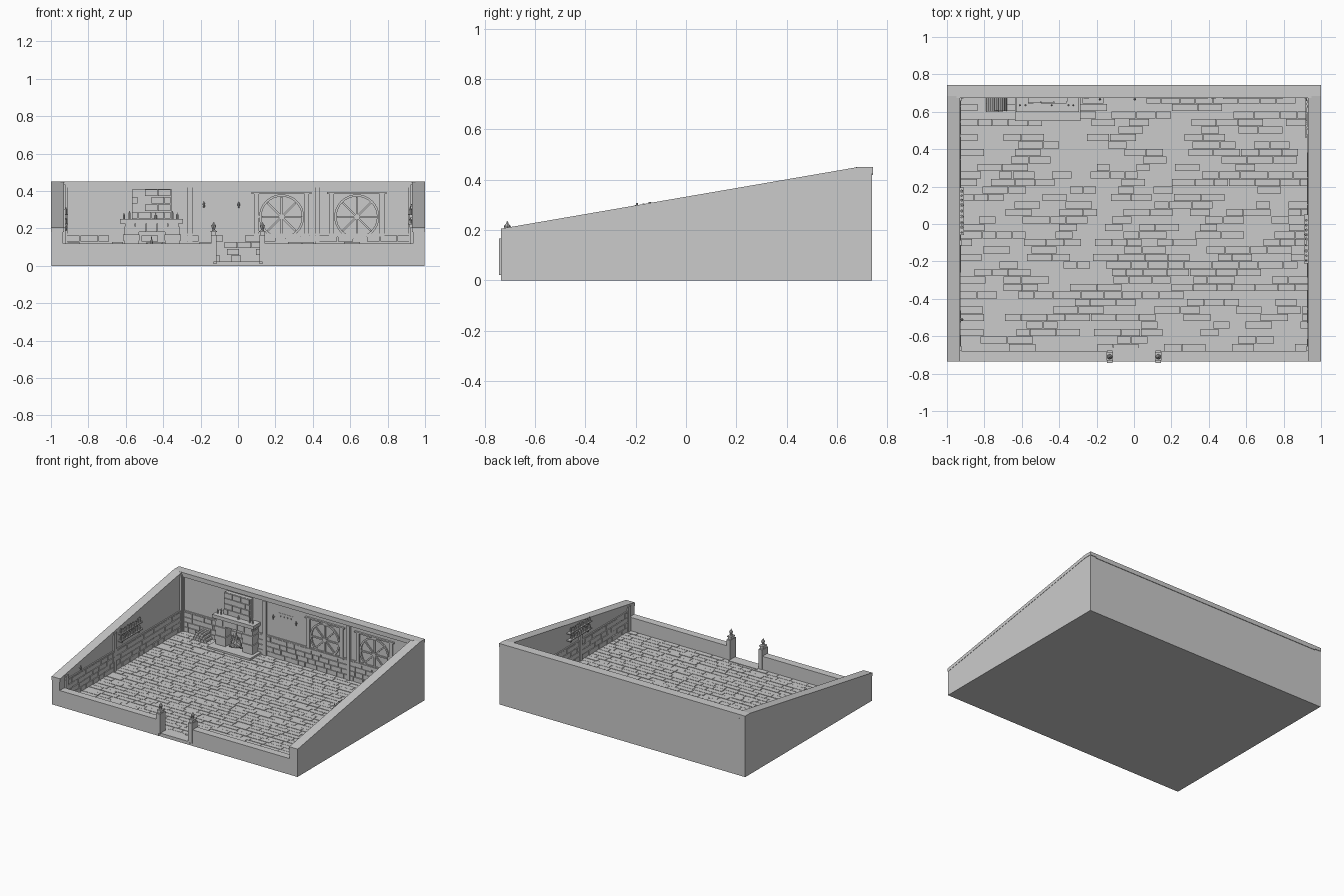
import bpy, bmesh, random
from math import pi, cos, sin
from mathutils import Matrix, Vector

if "Cube" in bpy.data.objects:
    bpy.data.objects.remove(bpy.data.objects["Cube"])

random.seed(4)
IX, IY, FY, FLOOR = 0.935, 0.683, -0.68, 0.02   # inner wall planes and floor height
parts = {}


def bm_of(name):
    return parts.setdefault(name, bmesh.new())


def box(name, x0, x1, y0, y1, z0, z1, rot=None):
    size = Matrix.Diagonal((x1 - x0, y1 - y0, z1 - z0, 1))
    mid = Matrix.Translation(((x0 + x1) / 2, (y0 + y1) / 2, (z0 + z1) / 2))
    bmesh.ops.create_cube(bm_of(name), size=1, matrix=mid @ (rot or Matrix()) @ size)


def rod(name, a, b, r1, r2=None, n=8):
    a, b = Vector(a), Vector(b)
    m = Matrix.Translation((a + b) / 2) @ (b - a).to_track_quat('Z', 'Y').to_matrix().to_4x4()
    bmesh.ops.create_cone(bm_of(name), cap_ends=True, segments=n, radius1=r1,
                          radius2=r1 if r2 is None else r2, depth=(b - a).length, matrix=m)


def prism(name, pts, axis, depth):
    bm = bm_of(name)
    f = bm.faces.new([bm.verts.new(p) for p in pts])
    new = bmesh.ops.extrude_face_region(bm, geom=[f])['geom']
    bmesh.ops.translate(bm, verts=[v for v in new if isinstance(v, bmesh.types.BMVert)],
                        vec=Vector(axis) * depth)


def on_wall(name, wall, u0, u1, d, z0, z1):
    """Box projecting d into the room from the back, left or right wall."""
    if wall == 'back':
        box(name, u0, u1, IY - d, IY + 0.005, z0, z1)
    else:
        s = -1 if wall == 'left' else 1
        xs = sorted((s * (IX - d), s * (IX + 0.005)))
        box(name, xs[0], xs[1], u0, u1, z0, z1)


def courses(name, wall, u0, u1, z0, z1, rows, d, lo, hi):
    """Staggered stones in level courses."""
    h = (z1 - z0) / rows
    for r in range(rows):
        u = u0
        while u < u1 - 0.01:
            e = min(u1, u + random.uniform(lo, hi))
            if u1 - e < 0.02:
                e = u1
            on_wall(name, wall, u + 0.002, e - 0.002, d * random.uniform(0.5, 1),
                    z0 + r * h + 0.002, z0 + (r + 1) * h - 0.002)
            u = e


def slope(y):
    return 0.205 + (min(y, 0.685) + 0.735) * 0.245 / 1.42


# base, outer walls and sloping caps
box('base_slab', -0.998, 0.998, -0.733, 0.738, 0, 0.012)
for s, side in ((-1, 'left'), (1, 'right')):
    prof = [(-0.735, 0), (0.738, 0), (0.738, 0.44), (0.685, 0.44), (-0.735, 0.198)]
    prism(side + '_wall', [(s * IX, y, z) for y, z in prof], (s, 0, 0), 0.063)
    cap = [(-0.735, 0.18), (-0.735, 0.205), (0.685, 0.45), (0.742, 0.45), (0.742, 0.425), (0.685, 0.425)]
    prism(side + '_wall_cap', [(s * (IX - 0.004), y, z) for y, z in cap], (s, 0, 0), 0.069)
box('back_wall', -0.95, 0.95, IY, 0.738, 0, 0.44)
box('back_wall_cap', -0.95, 0.95, IY - 0.008, 0.742, 0.418, 0.45)

# low front wall with gate opening, posts and finials
for s in (-1, 1):
    xs = sorted((s * 0.13, s * 0.95))
    box('front_wall', xs[0], xs[1], -0.735, FY, 0, 0.118)
    x = s * 0.13
    box('gate_post', x - 0.015, x + 0.015, -0.742, -0.676, 0.02, 0.165)
    box('gate_post', x - 0.012, x + 0.012, -0.73, -0.69, 0.165, 0.182)
    box('gate_post', x - 0.017, x + 0.017, -0.73, -0.685, 0.18, 0.187)
    for z0, z1, r1, r2 in ((0.186, 0.2, 0.009, 0.007), (0.198, 0.215, 0.008, 0.014),
                           (0.215, 0.222, 0.014, 0.008), (0.222, 0.235, 0.007, 0.001)):
        rod('gate_finial', (x, -0.71, z0), (x, -0.71, z1), r1, r2)
box('doorstep', -0.115, 0.115, -0.735, -0.66, 0, 0.024)

# floor planks in staggered rows
rows = 34
h = (IY - FY) / rows
for r in range(rows):
    x = -IX
    while x < IX:
        e = min(IX, x + random.uniform(0.07, 0.15))
        if IX - e < 0.03:
            e = IX
        y = FY + r * h
        box('floor_planks', x + 0.0015, e - 0.0015, y + 0.0015, y + h - 0.0015, 0.01,
            FLOOR + random.uniform(-0.001, 0.001))
        x = e

# stone wainscot, rail and timber posts
for wall, u0, u1 in (('back', -IX, IX), ('left', FY, IY), ('right', FY, IY)):
    courses('wall_stones', wall, u0, u1, FLOOR, 0.165, 4, 0.01, 0.05, 0.1)
    on_wall('wall_rail', wall, u0, u1, 0.008, 0.165, 0.174)
    posts = (-0.926, -0.255, 0.425, 0.926) if wall == 'back' else (-0.665, -0.1, 0.672)
    for p in posts:
        on_wall('timber_posts', wall, p - 0.014, p + 0.014, 0.013, 0.015,
                0.42 if wall == 'back' else slope(p) - 0.012)

# fireplace
box('hearth', -0.637, -0.287, 0.55, IY, 0.01, 0.034)
for x0, x1 in ((-0.61, -0.53), (-0.39, -0.31)):
    for i in range(5):
        j = 0.004 * (i % 2)
        box('fireplace_pillars', x0 - j, x1 + j, 0.61 - j, IY, 0.034 + i * 0.034, 0.066 + i * 0.034)
    box('fireplace_pillars', x0 + 0.003, x1 - 0.003, 0.615, IY, 0.03, 0.21)
for i in range(5):
    w = 0.058
    box('fireplace_lintel', -0.605 + i * w, -0.608 + (i + 1) * w, 0.608, IY, 0.18, 0.225)
box('mantel', -0.63, -0.295, 0.6, IY, 0.225, 0.25)
box('chimney', -0.565, -0.355, 0.655, IY, 0.25, 0.41)
for r in range(4):
    cuts = [0, 0.07, 0.14, 0.21] if r % 2 else [0, 0.035, 0.105, 0.175, 0.21]
    for a, b in zip(cuts, cuts[1:]):
        box('chimney_bricks', -0.565 + a - 0.003, -0.565 + b - 0.006, 0.648 - random.uniform(0, 0.005), IY,
            0.252 + r * 0.04, 0.288 + r * 0.04)
for x, t in ((-0.61, 0.025), (-0.58, 0.035), (-0.44, 0.02), (-0.35, 0.035), (-0.325, 0.025)):
    rod('mantel_candles', (x, 0.635, 0.25), (x, 0.635, 0.25 + t), 0.006)
    rod('mantel_candles', (x, 0.635, 0.25 + t), (x, 0.635, 0.262 + t), 0.003, 0)
for i in range(4):
    a = i * pi / 4 + 0.3
    dx, dy = 0.05 * cos(a), 0.03 * sin(a)
    rod('fire_logs', (-0.46 - dx, 0.635 - dy, 0.045 + i * 0.006), (-0.46 + dx, 0.635 + dy, 0.05 + i * 0.006), 0.01, n=7)
for dx, t in ((-0.025, 0.07), (0, 0.1), (0.022, 0.06)):
    rod('flames', (-0.46 + dx, 0.64, 0.06), (-0.463 + dx, 0.64, 0.06 + t), 0.016, 0.001, 6)

# stacked firewood
for r, n in enumerate((5, 4, 3)):
    for i in range(n):
        x = -0.735 + (i - (n - 1) / 2) * 0.022
        rod('firewood', (x, 0.6 + random.uniform(0, 0.006), 0.031 + r * 0.019), (x, 0.68, 0.031 + r * 0.019), 0.011)

# two wheel windows: frame, ring, eight spokes
for cx in (0.233, 0.635):
    cz, y = 0.262, IY - 0.006
    box('window_lintel', cx - 0.16, cx + 0.16, IY - 0.014, IY, 0.384, 0.394)
    box('window_sill', cx - 0.15, cx + 0.15, IY - 0.013, IY, 0.155, 0.168)
    for s in (-1, 1):
        xs = sorted((cx + s * 0.122, cx + s * 0.147))
        box('window_jambs', xs[0], xs[1], IY - 0.009, IY, 0.165, 0.386)
    n = 32
    for i in range(n):
        a, b = 2 * pi * i / n, 2 * pi * (i + 1) / n
        ring = [(r * cos(t), r * sin(t)) for r, t in ((0.108, a), (0.12, a), (0.12, b), (0.108, b))]
        prism('window_ring', [(cx + u, IY - 0.009, cz + v) for u, v in ring], (0, 1, 0), 0.01)
    for i in range(4):
        box('window_spokes', cx - 0.106, cx + 0.106, IY - 0.009, IY - 0.001, cz - 0.005, cz + 0.005,
            Matrix.Rotation(i * pi / 4 + 0.001, 4, 'Y'))
    rod('window_hub', (cx, IY, cz), (cx, IY - 0.012, cz), 0.016, n=12)


# sconces on the back and left walls
def sconce(p, out):
    p, out = Vector(p), Vector(out)
    q = p + out * 0.016
    up = Vector((0, 0, 1))
    rod('wall_sconces', p, q, 0.003, n=6)
    rod('wall_sconces', q - up * 0.014, q + up * 0.008, 0.003, 0.007)
    rod('wall_sconces', q + up * 0.008, q + up * 0.022, 0.006, 0.001)


sconce((-0.182, IY, 0.322), (0, -1, 0))
sconce((0.004, IY, 0.322), (0, -1, 0))
sconce((-IX, -0.51, 0.2), (1, 0, 0))

# pinned notice board between the sconces
on_wall('notice_board', 'back', -0.15, -0.03, 0.002, 0.27, 0.36)
for i in range(4):
    on_wall('board_pins', 'back', -0.135 + i * 0.028, -0.128 + i * 0.028, 0.005, 0.335, 0.343)

# two-tier shelves with jars on both side walls
for s, wall, y0, y1 in ((-1, 'left', -0.06, 0.195), (1, 'right', -0.21, 0.05)):
    for k, z in enumerate((0.22, 0.272)):
        on_wall('shelf_boards', wall, y0, y1, 0.027, z, z + 0.006)
        for yb in (y0 + 0.03, y1 - 0.03):
            on_wall('shelf_brackets', wall, yb - 0.004, yb + 0.004, 0.018, z - 0.016, z)
        y = y0 + 0.015
        while y < y1 - 0.01:
            r, t = random.uniform(0.006, 0.01), random.uniform(0.014, 0.026)
            x, zb = s * (IX - 0.014), z + 0.006
            rod('shelf_jars', (x, y, zb), (x, y, zb + t), r)
            rod('shelf_jars', (x, y, zb + t), (x, y, zb + t + 0.009), r * 0.5)
            y += random.uniform(0.022, 0.034)

# book shelf at the back of the right wall
on_wall('book_shelf', 'right', 0.46, 0.675, 0.018, 0.262, 0.27)
y = 0.465
while y < 0.66:
    w = random.uniform(0.008, 0.014)
    on_wall('books', 'right', y, y + w - 0.0015, random.uniform(0.01, 0.015), 0.27, random.uniform(0.305, 0.33))
    y += w

# turn every part into an object
for name, bm in parts.items():
    bmesh.ops.recalc_face_normals(bm, faces=bm.faces)
    me = bpy.data.meshes.new(name)
    bm.to_mesh(me)
    bm.free()
    bpy.context.collection.objects.link(bpy.data.objects.new(name, me))
